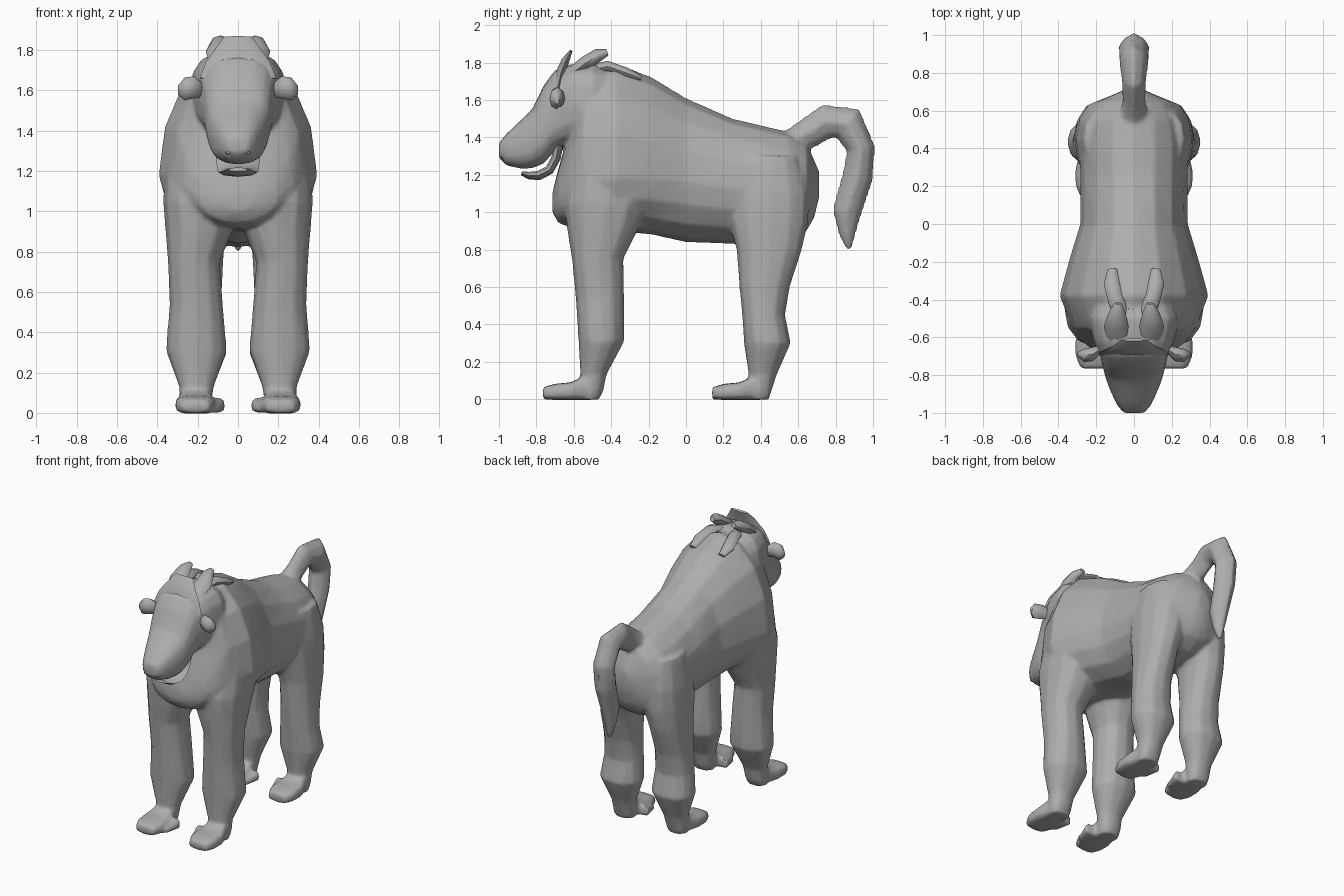
import bpy, bmesh, math
from mathutils import Vector

fur = bpy.data.materials.new("grey fur")
fur.diffuse_color = (0.42, 0.42, 0.42, 1)


def loft(name, rings, n=12, power=1.0):
    """Closed skin over rings of (centre, side, up, down); power < 1 is boxy, > 1 is pointed."""
    bm = bmesh.new()
    loops = []
    for c, u, up, down in rings:
        loop = []
        for i in range(n):
            a = 2 * math.pi * i / n
            cs, sn = (math.copysign(abs(v) ** power if abs(v) > 1e-6 else 0, v)
                      for v in (math.cos(a), math.sin(a)))
            loop.append(bm.verts.new(Vector(c) + Vector(u) * cs
                                     + (Vector(up) * sn if sn > 0 else Vector(down) * -sn)))
        loops.append(loop)
    for a, b in zip(loops, loops[1:]):
        for i in range(n):
            j = (i + 1) % n
            bm.faces.new((a[i], a[j], b[j], b[i]))
    bm.faces.new(loops[0])
    bm.faces.new(loops[-1])
    bmesh.ops.recalc_face_normals(bm, faces=bm.faces)
    me = bpy.data.meshes.new(name)
    bm.to_mesh(me)
    bm.free()
    me.materials.append(fur)
    ob = bpy.data.objects.new(name, me)
    bpy.context.collection.objects.link(ob)
    return ob


def along_y(name, rows, x=0, n=12, power=1.0, mid=0.45):
    """Rows of y, bottom z, top z, half width, optional height share of the widest point."""
    rings = []
    for y, b, t, w, *m in rows:
        h = (t - b) * (m[0] if m else mid)
        rings.append(((x, y, b + h), (w, 0, 0), (0, 0, t - b - h), (0, 0, -h)))
    return loft(name, rings, n, power)


def along_z(name, rows, side, n=12):
    """Rows of z, front y, back y, inner x, outer x."""
    return loft(name, [((side * (i + o) / 2, (f + k) / 2, z), ((o - i) / 2, 0, 0),
                        (0, (k - f) / 2, 0), (0, (f - k) / 2, 0)) for z, f, k, i, o in rows], n, 0.9)


def tube(name, pts, n=8, power=1.0):
    """Tube along points of x, y, z, side radius, thickness radius."""
    rings = []
    for k, (x, y, z, rx, r) in enumerate(pts):
        p, q = pts[max(k - 1, 0)], pts[min(k + 1, len(pts) - 1)]
        t = Vector((0, q[1] - p[1], q[2] - p[2])).normalized()
        nv = Vector((0, -t.z, t.y)) * r
        rings.append(((x, y, z), (rx, 0, 0), nv, -nv))
    return loft(name, rings, n, power)


# torso: chest, shoulders, waist, rump
skin = [along_y("torso", [
    (-.715, 1.00, 1.10, .07), (-.68, .94, 1.24, .20), (-.62, .92, 1.45, .28, .4),
    (-.55, .91, 1.74, .325, .32), (-.38, .90, 1.80, .395, .31), (-.18, .88, 1.72, .34, .35),
    (0, .84, 1.61, .285, .42), (.25, .83, 1.50, .285), (.42, .82, 1.46, .29), (.55, .84, 1.43, .265),
    (.645, .90, 1.37, .21), (.685, .97, 1.28, .11), (.712, 1.08, 1.22, .05)], n=16)]
# skull and muzzle
skin.append(along_y("head", [
    (-1.0, 1.29, 1.37, .055), (-.96, 1.25, 1.42, .09), (-.88, 1.232, 1.495, .127), (-.82, 1.235, 1.555, .15),
    (-.76, 1.26, 1.68, .166), (-.70, 1.33, 1.76, .18), (-.62, 1.37, 1.79, .215),
    (-.50, 1.37, 1.80, .24), (-.40, 1.4, 1.76, .2)], n=16, power=.75, mid=.5))
# tail with a ridged section
skin.append(tube("tail", [
    (0, .50, 1.33, .09, .07), (0, .58, 1.38, .08, .075), (0, .66, 1.425, .06, .085),
    (0, .75, 1.485, .065, .095), (0, .865, 1.475, .08, .1), (0, .935, 1.34, .085, .078),
    (0, .918, 1.19, .08, .083), (0, .86, 1.0, .065, .08), (0, .862, .88, .04, .045),
    (0, .872, .80, .012, .015)], 8, 1.35))
# legs, feet and inner toes
for s in (-1, 1):
    skin.append(along_z("front_leg", [
        (1.25, -.58, -.22, .08, .36), (1.05, -.65, -.2, .03, .372), (.9, -.635, -.26, .03, .36),
        (.75, -.61, -.335, .09, .348), (.54, -.59, -.33, .075, .34), (.31, -.575, -.33, .055, .358),
        (.13, -.565, -.425, .12, .292), (.05, -.57, -.44, .13, .29), (-.003, -.57, -.465, .14, .28)], s))
    skin.append(along_z("hind_leg", [
        (1.3, .3, .60, .05, .265), (1.1, .22, .66, .02, .305), (.95, .23, .655, .03, .315),
        (.8, .27, .62, .07, .32), (.6, .285, .555, .08, .325), (.45, .3, .53, .07, .335),
        (.3, .31, .56, .055, .355), (.13, .335, .485, .12, .292), (.05, .33, .46, .13, .29),
        (-.003, .33, .44, .14, .28)], s))
    for y in (0, .905):
        skin.append(along_y("foot", [
            (y - .765, 0, .065, .07), (y - .70, -.004, .083, .098), (y - .62, -.004, .09, .1),
            (y - .55, -.004, .12, .08), (y - .46, 0, .10, .055)], x=s * .212, n=16, power=.6))
        skin.append(along_y("inner_toe", [
            (y - .68, 0, .04, .025), (y - .64, 0, .05, .033),
            (y - .56, 0, .08, .055)], x=s * .115, n=12, power=.7))

# blend the skin parts into one body
bpy.ops.object.select_all(action='DESELECT')
for ob in skin:
    ob.select_set(True)
body = skin[0]
bpy.context.view_layer.objects.active = body
bpy.ops.object.join()
body.name = "body"
m = body.modifiers.new("fuse", 'REMESH')
m.mode, m.voxel_size = 'VOXEL', 0.012
m = body.modifiers.new("blend", 'SMOOTH')
m.factor, m.iterations = 0.5, 6
m = body.modifiers.new("simplify", 'DECIMATE')
m.ratio = 0.12

# lower jaw
parts = [body, tube("lower_jaw", [
    (0, -.88, 1.208, .05, .01), (0, -.84, 1.196, .085, .02), (0, -.79, 1.195, .1, .025),
    (0, -.73, 1.225, .105, .025), (0, -.695, 1.29, .11, .025), (0, -.675, 1.39, .11, .025)])]
# brow crest
parts.append(tube("crest", [
    (0, -.685, 1.66, .19, .03), (0, -.67, 1.74, .16, .03),
    (0, -.645, 1.81, .11, .022), (0, -.613, 1.865, .07, .008)], 10))
for s in (-1, 1):
    # nostrils
    parts.append(along_y("nostril", [(-.99, 1.285, 1.30, .012), (-.97, 1.275, 1.31, .022),
                                     (-.94, 1.28, 1.30, .015)], x=s * .045, n=6))
    # ears
    parts.append(loft("ear", [
        ((s * .17, -.66, 1.60), (0, .02, 0), (0, 0, .035), (0, 0, -.035)),
        ((s * .22, -.69, 1.615), (0, .038, 0), (0, 0, .055), (0, 0, -.055)),
        ((s * .265, -.695, 1.605), (0, .035, 0), (0, 0, .058), (0, 0, -.055)),
        ((s * .298, -.69, 1.60), (0, .012, 0), (0, 0, .022), (0, 0, -.022))], 8))
    # tufts swept back from the crown
    parts.append(tube("upper_tuft", [
        (s * .07, -.64, 1.72, .07, .03), (s * .095, -.54, 1.795, .065, .038),
        (s * .09, -.47, 1.84, .045, .035), (s * .085, -.42, 1.855, .02, .018)]))
    parts.append(tube("nape_tuft", [
        (s * .05, -.54, 1.75, .035, .03), (s * .09, -.42, 1.78, .045, .03),
        (s * .115, -.32, 1.745, .045, .028), (s * .115, -.24, 1.715, .025, .014)]))

for ob in parts:
    bpy.ops.object.select_all(action='DESELECT')
    ob.select_set(True)
    bpy.context.view_layer.objects.active = ob
    if ob is body:
        bpy.ops.object.convert(target='MESH')
    bpy.ops.object.shade_smooth_by_angle(angle=math.radians(50))
